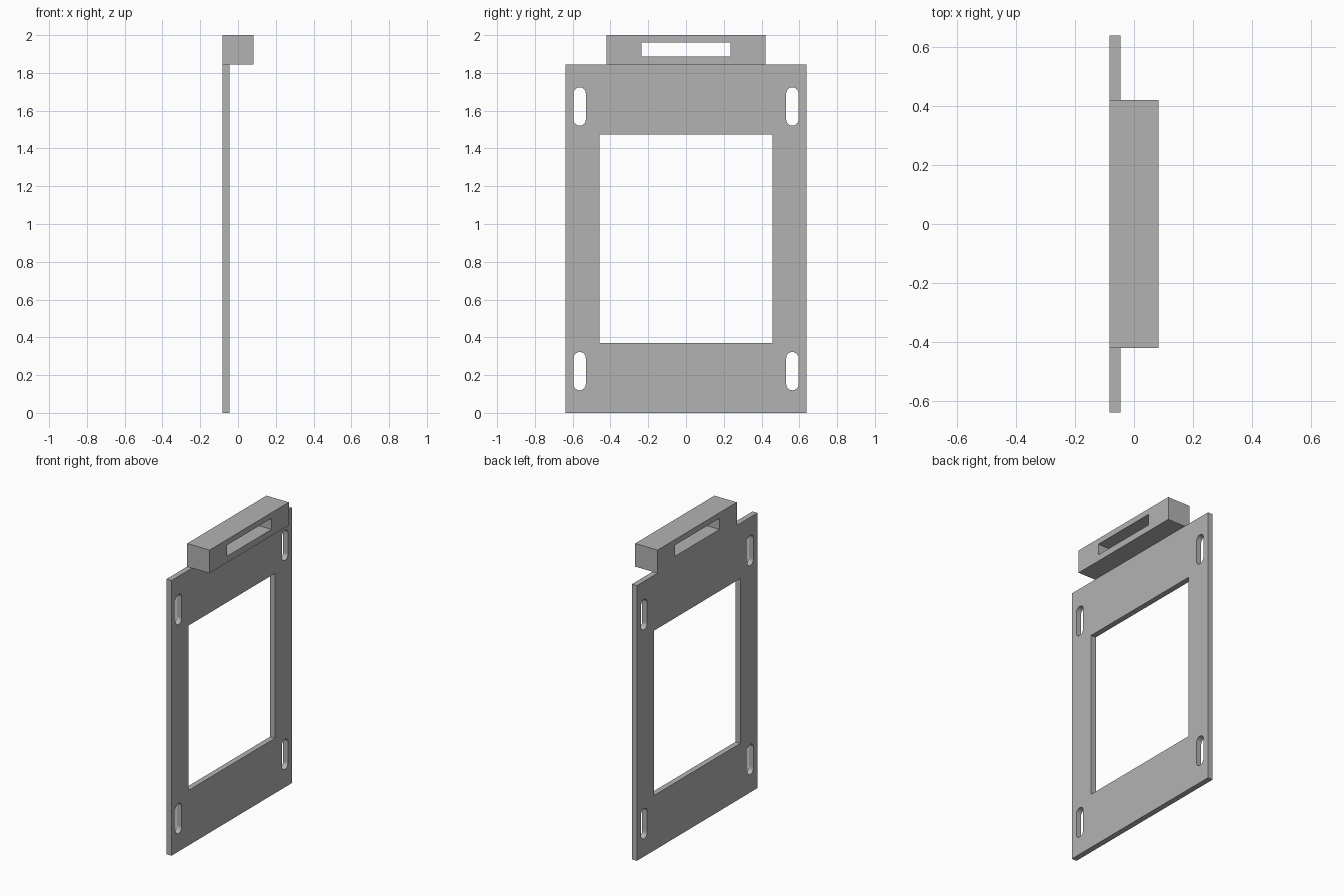
import bpy
from math import pi, cos, sin
from mathutils import Matrix

cube = bpy.data.objects.get("Cube")
if cube:
    bpy.data.objects.remove(cube, do_unlink=True)

grey = bpy.data.materials.new("mid_grey")
grey.use_nodes = True
colour = (0.45, 0.45, 0.45, 1)
grey.diffuse_color = colour
grey.node_tree.nodes["Principled BSDF"].inputs["Base Color"].default_value = colour


def rect(half_width, z0, z1):
    return [(-half_width, z0), (half_width, z0), (half_width, z1), (-half_width, z1)]


def slot(y, z, width, height, steps=10):
    """Outline of an upright slot with round ends."""
    r = width / 2
    straight = height / 2 - r
    points = []
    for side in (0, 1):
        for i in range(steps + 1):
            a = pi * (side + i / steps)
            shift = straight if side == 0 else -straight
            points.append((y + r * cos(a), z + shift + r * sin(a)))
    return points


def extruded_panel(name, x0, x1, outlines):
    """Extrude a y-z outline with holes from x0 to x1."""
    curve = bpy.data.curves.new(name + "_profile", "CURVE")
    curve.dimensions = "2D"
    curve.fill_mode = "BOTH"
    curve.extrude = (x1 - x0) / 2
    for outline in outlines:
        spline = curve.splines.new("POLY")
        spline.points.add(len(outline) - 1)
        for point, (y, z) in zip(spline.points, outline):
            point.co = (y, z, 0, 1)
        spline.use_cyclic_u = True
    helper = bpy.data.objects.new(name + "_profile", curve)
    bpy.context.collection.objects.link(helper)
    graph = bpy.context.evaluated_depsgraph_get()
    mesh = bpy.data.meshes.new_from_object(helper.evaluated_get(graph))
    bpy.data.objects.remove(helper, do_unlink=True)
    bpy.data.curves.remove(curve)

    # Stand the profile up: its x, y, z become y, z, x
    stand = Matrix(((0, 0, 1, (x0 + x1) / 2), (1, 0, 0, 0), (0, 1, 0, 0), (0, 0, 0, 1)))
    mesh.transform(stand)
    mesh.name = name
    mesh.materials.clear()
    mesh.materials.append(grey)
    for face in mesh.polygons:
        face.use_smooth = False
        face.material_index = 0
    obj = bpy.data.objects.new(name, mesh)
    bpy.context.collection.objects.link(obj)
    return obj


back, front = -0.083, 0.083
plate_top = 1.845

# Flat plate with a large window and four mounting slots
slots = [slot(y, z, 0.065, 0.203) for y in (-0.563, 0.563) for z in (0.221, 1.622)]
extruded_panel("frame_plate", back, -0.046,
               [rect(0.638, 0, plate_top), rect(0.457, 0.369, 1.474)] + slots)

# Deep block on the top edge with a handle slot
extruded_panel("handle_block", back, front,
               [rect(0.42, plate_top, 2), rect(0.236, 1.888, 1.962)])
